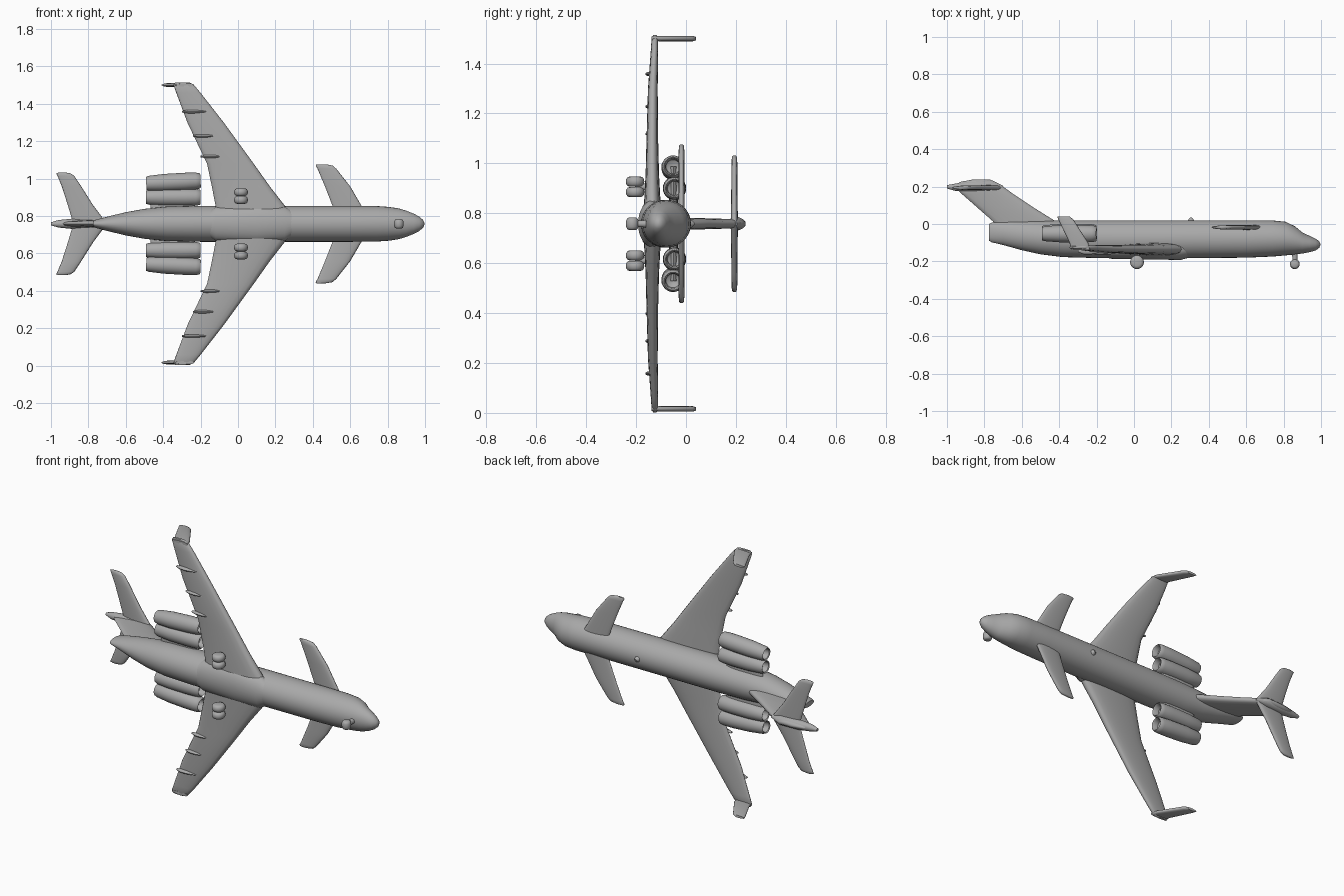
import bpy, bmesh, math
from mathutils import Vector

MID = 0.758  # height of the aircraft's plane of symmetry; length runs along x, its "up" is +y

grey = bpy.data.materials.new("plain_grey")
grey.diffuse_color = (0.4, 0.4, 0.4, 1)


def loft(name, rings, angle=40):
    """Skin a list of equal-sized rings and cap both ends."""
    bm = bmesh.new()
    rows = [[bm.verts.new(p) for p in ring] for ring in rings]
    n = len(rows[0])
    for a, b in zip(rows, rows[1:]):
        for i in range(n):
            j = (i + 1) % n
            bm.faces.new((a[i], a[j], b[j], b[i]))
    bm.faces.new(rows[0])
    bm.faces.new(rows[-1])
    bmesh.ops.recalc_face_normals(bm, faces=bm.faces)
    mesh = bpy.data.meshes.new(name)
    bm.to_mesh(mesh)
    bm.free()
    mesh.materials.append(grey)
    ob = bpy.data.objects.new(name, mesh)
    bpy.context.collection.objects.link(ob)
    bpy.context.view_layer.objects.active = ob
    ob.select_set(True)
    bpy.ops.object.shade_smooth_by_angle(angle=math.radians(angle))
    ob.select_set(False)
    return ob


def circle(n):
    return [(math.cos(2 * math.pi * i / n), math.sin(2 * math.pi * i / n)) for i in range(n)]


def body(name, sections, s=0, n=32):
    """Tube along x; section = (x, bottom y, top y, half width)."""
    return loft(name, [[(x, (lo + hi) / 2 + (hi - lo) / 2 * c, MID + s + w * d)
                        for c, d in circle(n)] for x, lo, hi, w in sections])


def spin(name, centre, axis, profile, n=24):
    """Turned part; profile = (distance along axis, radius)."""
    axis = Vector(axis).normalized()
    u = axis.orthogonal().normalized()
    v = axis.cross(u)
    return loft(name, [[Vector(centre) + axis * t + (u * c + v * d) * r for c, d in circle(n)]
                       for t, r in profile])


def foil(te, le, thick, n=20):
    """Rounded aerofoil: list of (x, offset across the thickness)."""
    pts = []
    for c, d in circle(n):
        x = te + (le - te) * (c + 1) / 2
        pts.append((x, math.copysign(abs(d) ** 0.7, d) * thick / 2 * (0.85 + 0.15 * c)))
    return pts


def wing(name, sections, sign):
    """Flying surface along z; section = (span, trailing x, leading x, y, thickness)."""
    return loft(name, [[(x, y + t, MID + sign * s) for x, t in foil(te, le, th)]
                       for s, te, le, y, th in sections], 60)


# Fuselage with drooped nose and upswept, blunt tail
body("fuselage", [
    (-0.775, -0.09, 0.0, 0.015), (-0.76, -0.098, 0.008, 0.022), (-0.70, -0.112, 0.015, 0.038),
    (-0.60, -0.14, 0.017, 0.062), (-0.50, -0.162, 0.018, 0.08), (-0.38, -0.177, 0.019, 0.092),
    (-0.2, -0.182, 0.02, 0.096), (0.15, -0.184, 0.02, 0.096), (0.6, -0.18, 0.02, 0.096),
    (0.74, -0.174, 0.019, 0.095), (0.81, -0.168, 0.012, 0.09), (0.86, -0.163, -0.012, 0.082),
    (0.90, -0.158, -0.045, 0.07), (0.94, -0.15, -0.064, 0.054), (0.97, -0.142, -0.078, 0.038),
    (0.99, -0.128, -0.092, 0.02), (0.996, -0.115, -0.105, 0.007)])

# Belly fairing where the wings meet
body("belly_fairing", [(-0.2, -0.17, -0.1, 0.04), (-0.12, -0.186, -0.08, 0.09),
                       (0.1, -0.19, -0.07, 0.102), (0.25, -0.192, -0.08, 0.092),
                       (0.33, -0.17, -0.1, 0.04)])

# Upright fin, swept back, thinning upwards
loft("fin", [[(x, y, MID + t) for x, t in foil(te, le, th)] for y, te, le, th in [
    (-0.05, -0.72, -0.36, 0.05), (0.015, -0.755, -0.42, 0.055), (0.09, -0.84, -0.54, 0.05),
    (0.16, -0.92, -0.645, 0.045), (0.2, -0.96, -0.70, 0.045), (0.225, -0.93, -0.74, 0.04),
    (0.238, -0.86, -0.77, 0.02)]], 60)
# Pointed pod on top of the fin
body("tail_pod", [(-1.0, 0.19, 0.208, 0.008), (-0.96, 0.178, 0.215, 0.02),
                  (-0.88, 0.17, 0.23, 0.028), (-0.77, 0.17, 0.238, 0.026),
                  (-0.70, 0.185, 0.205, 0.008)], n=16)

# Small aerial on the spine
spin("aerial", (0.305, 0.01, MID), (0, 1, 0), [(0, 0.02), (0.015, 0.014), (0.024, 0.005)], 12)


def wheel(name, x, y, s, r, w):
    """Rounded tyre with its axle along z."""
    h = w / 2
    spin(name, (x, y, MID + s), (0, 0, 1), [
        (-h, r * 0.55), (-h * 0.85, r * 0.8), (-h * 0.5, r * 0.96), (0, r),
        (h * 0.5, r * 0.96), (h * 0.85, r * 0.8), (h, r * 0.55)])


for sign, side in ((1, "right"), (-1, "left")):
    # Main wing
    wing(side + "_wing", [
        (0.0, -0.12, 0.31, -0.135, 0.08), (0.097, -0.12, 0.25, -0.135, 0.075),
        (0.2, -0.14, 0.17, -0.135, 0.062), (0.32, -0.165, 0.085, -0.135, 0.055),
        (0.54, -0.27, -0.075, -0.133, 0.045), (0.70, -0.33, -0.2, -0.126, 0.034),
        (0.742, -0.345, -0.235, -0.125, 0.03), (0.756, -0.335, -0.26, -0.125, 0.016)], sign)

    # Winglet
    loft(side + "_winglet", [[(x, y, MID + sign * 0.742 + t) for x, t in foil(te, le, th)]
                             for y, te, le, th in [
        (-0.138, -0.335, -0.235, 0.02), (-0.1, -0.345, -0.245, 0.026),
        (0.025, -0.405, -0.325, 0.026), (0.04, -0.41, -0.345, 0.016)]], 60)

    # Flap fairings under the wing
    for i, (s, x) in enumerate([(0.36, -0.16), (0.47, -0.2), (0.6, -0.26)]):
        body(f"{side}_flap_fairing_{i + 1}", [
            (x - 0.04, -0.15, -0.135, 0.004), (x - 0.01, -0.162, -0.13, 0.009),
            (x + 0.03, -0.163, -0.13, 0.009), (x + 0.09, -0.15, -0.135, 0.004)], sign * s, 12)

    # Forward stabiliser
    wing(side + "_forward_stabiliser", [
        (0.0, 0.54, 0.72, -0.018, 0.03), (0.097, 0.505, 0.66, -0.018, 0.03),
        (0.2, 0.465, 0.60, -0.018, 0.028), (0.295, 0.425, 0.525, -0.018, 0.026),
        (0.312, 0.415, 0.505, -0.018, 0.022), (0.318, 0.42, 0.47, -0.018, 0.012)], sign)

    # Tail stabiliser
    wing(side + "_tail_stabiliser", [
        (0.0, -0.88, -0.70, 0.194, 0.032), (0.1, -0.91, -0.775, 0.194, 0.03),
        (0.2, -0.942, -0.838, 0.194, 0.028), (0.256, -0.965, -0.875, 0.194, 0.026),
        (0.27, -0.972, -0.895, 0.194, 0.02), (0.274, -0.96, -0.92, 0.194, 0.012)], sign)

    # Paired engines with hollow ends, outer one slightly tapered to the rear
    for label, s, y, slant in (("inner", 0.142, -0.046, 0), ("outer", 0.223, -0.052, 0.05)):
        spin(f"{side}_{label}_engine", (-0.345, y, MID + sign * s), (1, 0, sign * slant), [
            (-0.10, 0.012), (-0.11, 0.026), (-0.142, 0.03), (-0.146, 0.035), (-0.13, 0.04),
            (-0.05, 0.046), (0.06, 0.047), (0.12, 0.045), (0.14, 0.041), (0.145, 0.036),
            (0.138, 0.031), (0.11, 0.028), (0.10, 0.012)])
    # Pylon joining engines to the fuselage
    wing(side + "_engine_pylon", [(0.04, -0.47, -0.23, -0.05, 0.04),
                                  (0.23, -0.46, -0.23, -0.05, 0.04)], sign)

    # Main landing gear
    s = sign * 0.148
    for k, d in enumerate((-0.021, 0.021)):
        wheel(f"{side}_main_wheel_{k + 1}", 0.016, -0.204, s + d, 0.037, 0.041)
    spin(side + "_main_strut", (0.016, -0.204, MID + s), (0, 1, 0), [(0, 0.014), (0.08, 0.014)], 12)

# Nose landing gear
wheel("nose_wheel", 0.86, -0.215, 0, 0.026, 0.05)
spin("nose_strut", (0.86, -0.215, MID), (0, 1, 0), [(0, 0.012), (0.07, 0.016)], 12)
